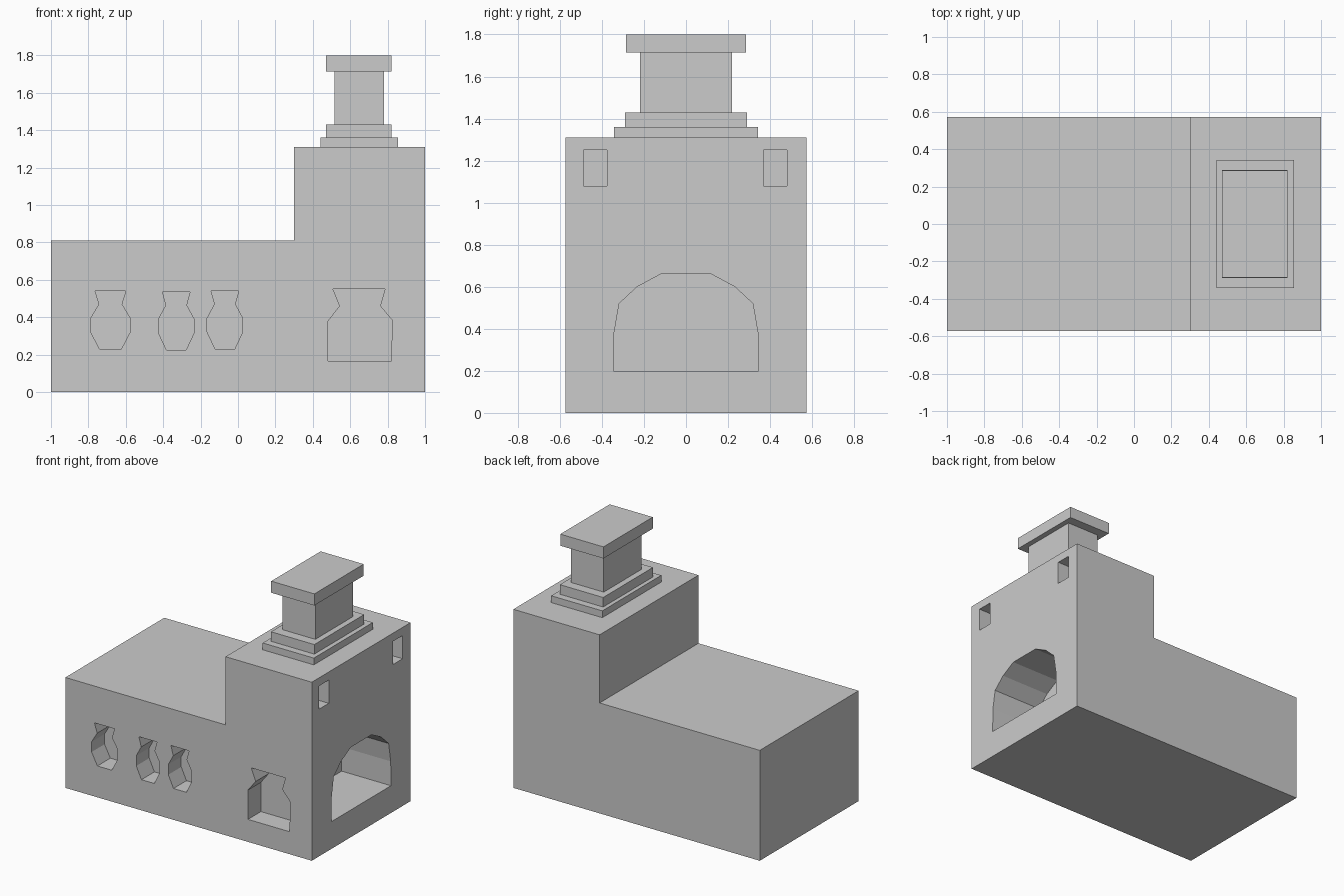
import bpy, bmesh
from mathutils import Vector

if "Cube" in bpy.data.objects:
    bpy.data.objects.remove(bpy.data.objects["Cube"])


def prism(name, profile, axis, lo, hi):
    """Extrude a 2D profile along x (profile = y,z) or y (profile = x,z)."""
    def place(a, b, t):
        return (t, a, b) if axis == 'x' else (a, t, b)
    bm = bmesh.new()
    base = bm.faces.new([bm.verts.new(place(a, b, lo)) for a, b in profile])
    top = bmesh.ops.extrude_face_region(bm, geom=[base])['geom']
    bmesh.ops.translate(bm, vec=Vector(place(0, 0, hi - lo)),
                        verts=[v for v in top if isinstance(v, bmesh.types.BMVert)])
    bmesh.ops.recalc_face_normals(bm, faces=bm.faces)
    mesh = bpy.data.meshes.new(name)
    bm.to_mesh(mesh)
    bm.free()
    obj = bpy.data.objects.new(name, mesh)
    bpy.context.collection.objects.link(obj)
    return obj


def rect(a0, a1, b0, b1):
    return [(a0, b0), (a1, b0), (a1, b1), (a0, b1)]


def jar(cx, z0, s):
    """Symmetric jar outline: flat foot, round belly, pinched neck, flared rim."""
    half = [(.058, 0), (.105, .09), (.105, .165), (.06, .24), (.082, .31)]
    right = [(cx + s * x, z0 + z) for x, z in half]
    left = [(cx - s * x, z0 + z) for x, z in reversed(half)]
    return right + left


def carve(target, cutter):
    mod = target.modifiers.new(cutter.name, 'BOOLEAN')
    mod.operation = 'DIFFERENCE'
    mod.solver = 'EXACT'
    mod.object = cutter
    bpy.context.view_layer.objects.active = target
    bpy.ops.object.modifier_apply(modifier=mod.name)
    bpy.data.objects.remove(cutter)


FRONT, BACK = -.573, .573

# L-shaped stove body
body = prism("stove_body", [(-1, 0), (1, 0), (1, 1.31), (.3, 1.31), (.3, .81), (-1, .81)],
             'y', FRONT, BACK)

# Jar-shaped niches in the front
for i, (cx, z0, s) in enumerate([(-.682, .23, 1), (-.33, .225, .9), (-.07, .23, .9)]):
    carve(body, prism(f"jar_niche_{i}", jar(cx, z0, s), 'y', FRONT - .1, FRONT + .15))

# Wide niche in the front
wide = [(.482, .165), (.82, .165), (.824, .385), (.76, .46),
        (.786, .55), (.508, .55), (.545, .46), (.482, .38)]
carve(body, prism("wide_niche", wide, 'y', FRONT - .1, FRONT + .15))

# Arched firebox mouth in the right side
arch_half = [(.345, .2), (.342, .38), (.318, .52), (.232, .6), (.12, .66)]
arch = arch_half + [(-y, z) for y, z in reversed(arch_half)]
carve(body, prism("firebox", arch, 'x', .6, 1.1))

# Two small vents above the firebox
for side, y in (("front", -.432), ("back", .424)):
    carve(body, prism(f"vent_{side}", rect(y - .056, y + .056, 1.08, 1.25), 'x', .9, 1.1))

# Stepped chimney: name, x range, half depth in y, z range
for name, x0, x1, hy, z0, z1 in [
        ("chimney_base", .44, .855, .342, 1.31, 1.36),
        ("chimney_step", .47, .822, .289, 1.36, 1.43),
        ("chimney_shaft", .515, .78, .218, 1.43, 1.715),
        ("chimney_cap", .47, .82, .286, 1.715, 1.8)]:
    prism(name, rect(x0, x1, z0, z1), 'y', -hy, hy)
